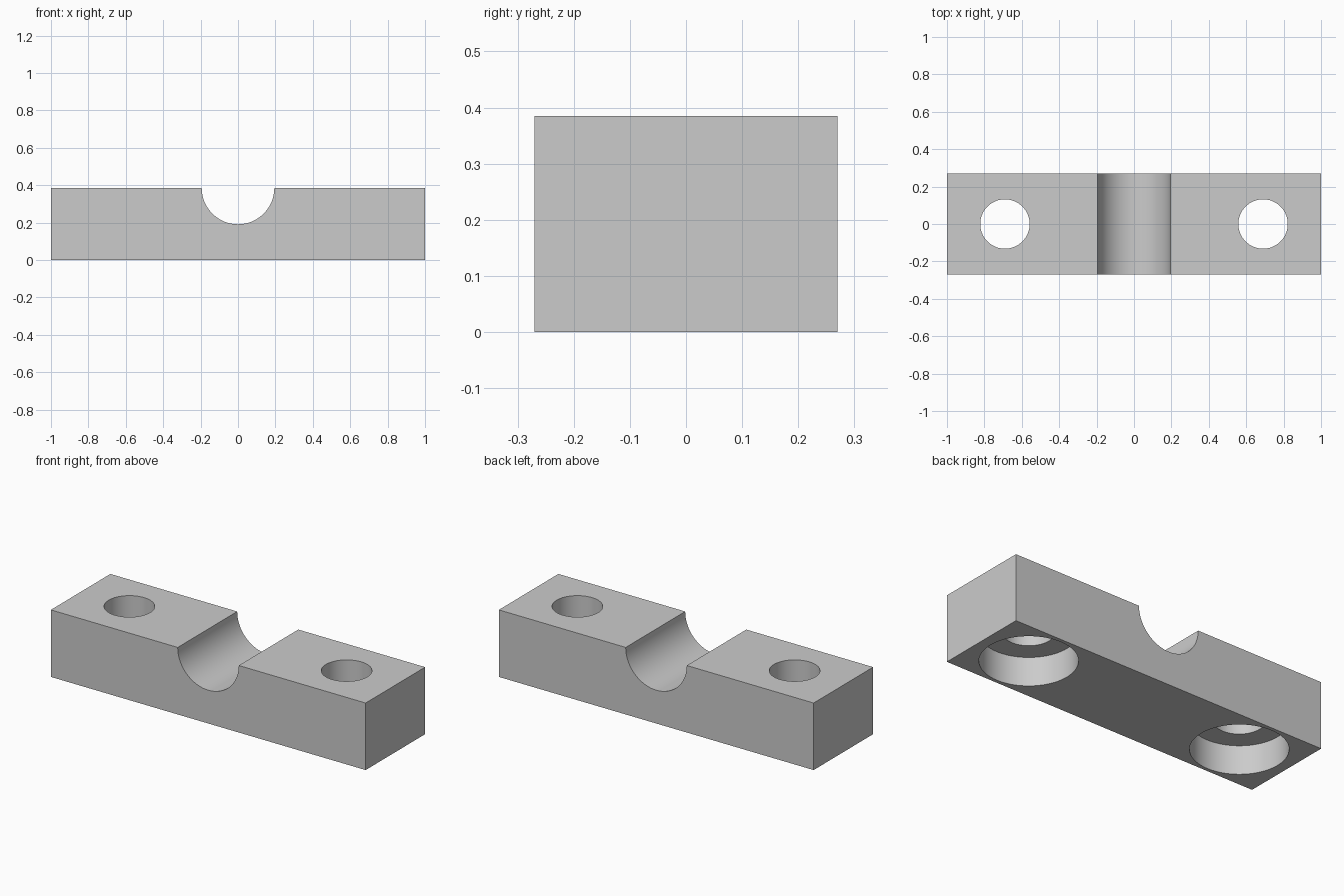
import bpy
import bmesh
from math import pi, cos, sin, radians

LENGTH, WIDTH, HEIGHT = 2.0, 0.54, 0.385
GROOVE_R = 0.194
HOLE_X, BORE_R = 0.69, 0.132
RECESS_R, RECESS_DEPTH = 0.25, 0.165

cube = bpy.data.objects.get("Cube")
if cube:
    bpy.data.objects.remove(cube, do_unlink=True)

# Single grey finish
grey = bpy.data.materials.new("plain_grey")
grey.use_nodes = True
colour = (0.6, 0.6, 0.6, 1)
grey.diffuse_color = colour
grey.node_tree.nodes["Principled BSDF"].inputs["Base Color"].default_value = colour

# Block profile with a half-round groove, extruded front to back
steps = 48
outline = [(-LENGTH / 2, HEIGHT), (-LENGTH / 2, 0), (LENGTH / 2, 0), (LENGTH / 2, HEIGHT)]
outline += [(GROOVE_R * cos(pi * i / steps), HEIGHT - GROOVE_R * sin(pi * i / steps))
            for i in range(steps + 1)]
bm = bmesh.new()
front = bm.faces.new([bm.verts.new((x, -WIDTH / 2, z)) for x, z in outline])
extruded = bmesh.ops.extrude_face_region(bm, geom=[front])["geom"]
bmesh.ops.translate(bm, vec=(0, WIDTH, 0),
                    verts=[v for v in extruded if isinstance(v, bmesh.types.BMVert)])
bmesh.ops.recalc_face_normals(bm, faces=bm.faces)
mesh = bpy.data.meshes.new("clamp_block")
bm.to_mesh(mesh)
bm.free()
mesh.materials.append(grey)
block = bpy.data.objects.new("clamp_block", mesh)
bpy.context.collection.objects.link(block)


def drill(x, radius, bottom, top):
    """Cut an upright round hole through the block."""
    bpy.ops.mesh.primitive_cylinder_add(vertices=96, radius=radius, depth=top - bottom,
                                        location=(x, 0, (top + bottom) / 2))
    cutter = bpy.context.object
    cutter.name = "hole_cutter"
    cutter.hide_render = True
    cutter.data.materials.append(grey)
    bpy.ops.object.select_all(action="DESELECT")
    block.select_set(True)
    bpy.context.view_layer.objects.active = block
    cut = block.modifiers.new("hole", "BOOLEAN")
    cut.operation = "DIFFERENCE"
    cut.solver = "EXACT"
    cut.object = cutter
    bpy.ops.object.modifier_apply(modifier=cut.name)
    bpy.data.objects.remove(cutter, do_unlink=True)


# Bolt holes with wide recesses underneath
for side in (-1, 1):
    drill(side * HOLE_X, RECESS_R, -0.1, RECESS_DEPTH)
    drill(side * HOLE_X, BORE_R, 0.1, HEIGHT + 0.1)

bpy.ops.object.shade_smooth_by_angle(angle=radians(30))
